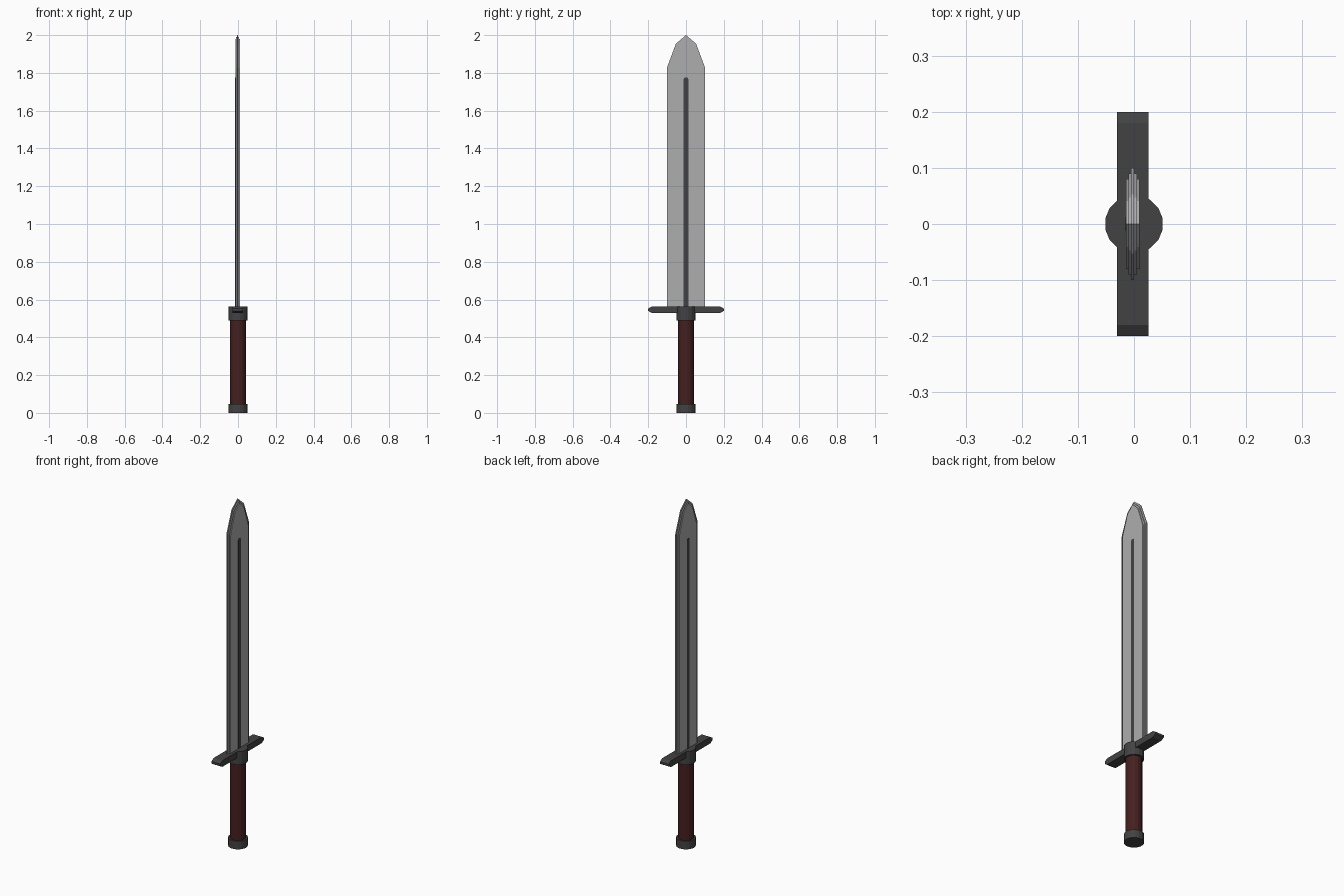
import bpy, bmesh, math
from mathutils import Matrix

if "Cube" in bpy.data.objects:
    bpy.data.objects.remove(bpy.data.objects["Cube"])


def material(name, rgb):
    m = bpy.data.materials.new(name)
    m.diffuse_color = (*rgb, 1)
    m.use_nodes = True
    m.node_tree.nodes["Principled BSDF"].inputs["Base Color"].default_value = m.diffuse_color
    return m


STEEL = material("blade steel", (0.42, 0.42, 0.42))
DARK = material("dark iron", (0.055, 0.055, 0.055))
LEATHER = material("red brown leather", (0.06, 0.014, 0.014))


def finish(name, bm, mat):
    bmesh.ops.recalc_face_normals(bm, faces=bm.faces)
    me = bpy.data.meshes.new(name)
    bm.to_mesh(me)
    bm.free()
    me.materials.append(mat)
    ob = bpy.data.objects.new(name, me)
    bpy.context.collection.objects.link(ob)
    return ob


def cylinder(name, apothem, z0, z1, mat, sides=16):
    bm = bmesh.new()
    r = apothem / math.cos(math.pi / sides)
    bmesh.ops.create_cone(bm, cap_ends=True, segments=sides, radius1=r, radius2=r, depth=z1 - z0,
                          matrix=Matrix.Translation((0, 0, (z0 + z1) / 2))
                          @ Matrix.Rotation(math.pi / sides, 4, 'Z'))
    return finish(name, bm, mat)


def plate(name, half, x0, x1, mat):
    """Extrude a profile along x; half lists (y, z) on the +y side, mirrored to -y."""
    pts = half + [(-y, z) for y, z in reversed(half) if y > 0]
    bm = bmesh.new()
    face = bm.faces.new([bm.verts.new((x0, y, z)) for y, z in pts])
    ext = bmesh.ops.extrude_face_region(bm, geom=[face])
    verts = [v for v in ext["geom"] if isinstance(v, bmesh.types.BMVert)]
    bmesh.ops.translate(bm, verts=verts, vec=(x1 - x0, 0, 0))
    return finish(name, bm, mat)


# Handle
cylinder("pommel", 0.051, 0.0, 0.047, DARK)
cylinder("grip", 0.042, 0.045, 0.49, LEATHER)
cylinder("collar", 0.051, 0.488, 0.564, DARK)

# Cross guard with chamfered ends
plate("guard", [(0.18, 0.528), (0.2, 0.54), (0.2, 0.552), (0.18, 0.564)], -0.03, 0.026, DARK)

# Blade of three stepped layers, thickest in the middle
CX = -0.0025
for name, inset, t in (("blade_edge", 0, 0.0025), ("blade_bevel", 0.01, 0.0075), ("blade_core", 0.02, 0.012)):
    plate(name, [(0.1 - inset, 0.55), (0.1 - inset, 1.83 - inset * 0.3),
                 (0.053 - inset * 0.6, 1.955 - inset * 0.8), (0, 2.0 - inset)],
          CX - t, CX + t, STEEL)

# Dark central stripe on both faces
plate("blade_stripe", [(0.012, 0.55), (0.012, 1.768), (0.006, 1.776)],
      CX - 0.0127, CX + 0.0127, DARK)
